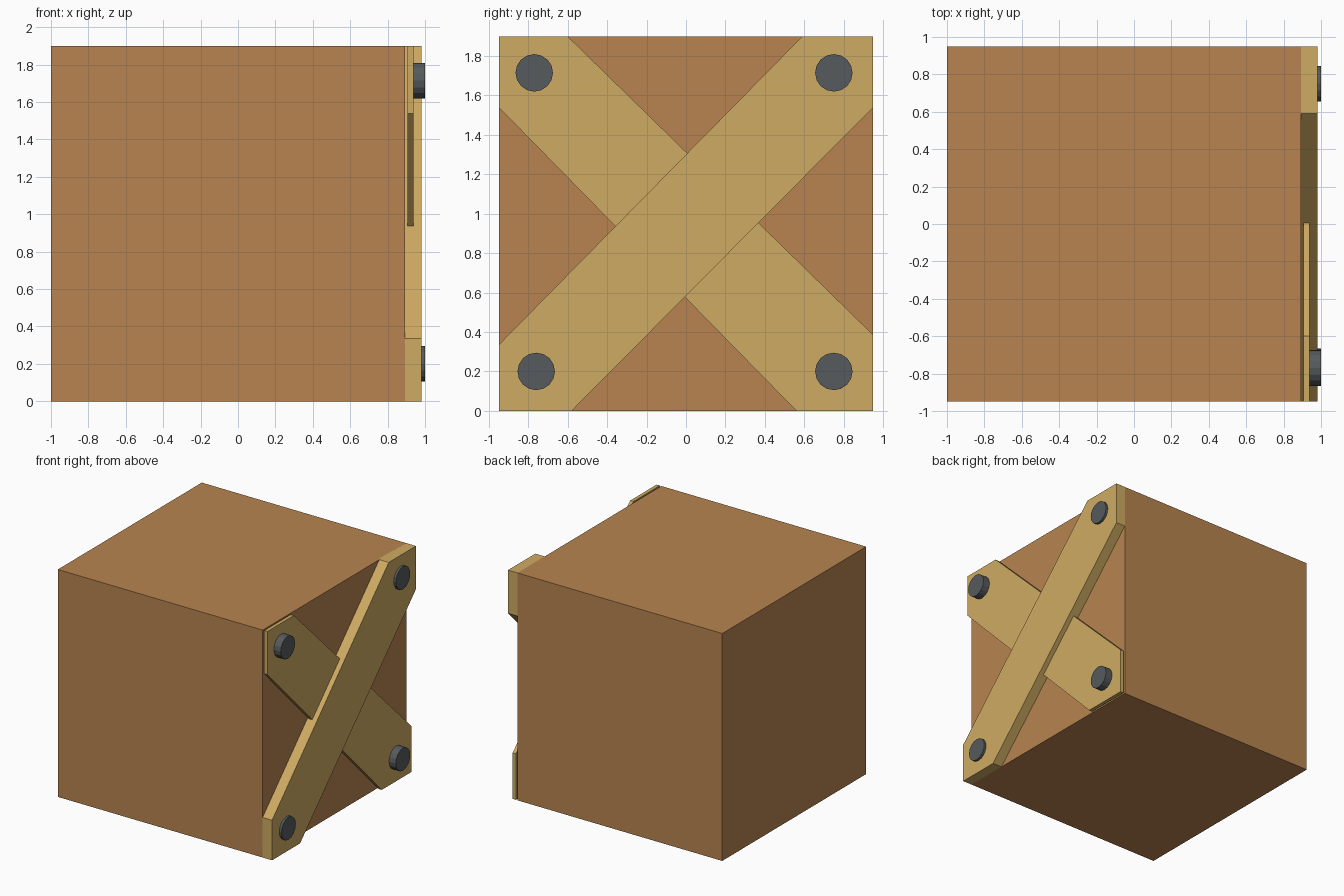
import bpy
import bmesh
from math import pi
from mathutils import Matrix, Vector

cube = bpy.data.objects.get("Cube")
if cube:
    bpy.data.objects.remove(cube, do_unlink=True)


def material(name, srgb):
    linear = [((c / 255 + 0.055) / 1.055) ** 2.4 for c in srgb]
    mat = bpy.data.materials.new(name)
    mat.use_nodes = True
    mat.diffuse_color = (*linear, 1)
    mat.node_tree.nodes["Principled BSDF"].inputs["Base Color"].default_value = (*linear, 1)
    return mat


def add_object(name, bm, mat):
    bmesh.ops.recalc_face_normals(bm, faces=bm.faces)
    mesh = bpy.data.meshes.new(name)
    bm.to_mesh(mesh)
    bm.free()
    mesh.materials.append(mat)
    obj = bpy.data.objects.new(name, mesh)
    bpy.context.collection.objects.link(obj)
    return obj


def slab(name, outline, x0, x1, mat):
    """Extrude a (y, z) outline along x."""
    bm = bmesh.new()
    face = bm.faces.new([bm.verts.new((x0, y, z)) for y, z in outline])
    out = bmesh.ops.extrude_face_region(bm, geom=[face])
    moved = [v for v in out["geom"] if isinstance(v, bmesh.types.BMVert)]
    bmesh.ops.translate(bm, verts=moved, vec=Vector((x1 - x0, 0, 0)))
    return add_object(name, bm, mat)


def bolt(name, y, z, x0, x1, mat):
    bm = bmesh.new()
    turn = Matrix.Translation(((x0 + x1) / 2, y, z)) @ Matrix.Rotation(pi / 2, 4, "Y")
    bmesh.ops.create_cone(bm, cap_ends=True, segments=16, radius1=0.095,
                          radius2=0.095, depth=x1 - x0, matrix=turn)
    return add_object(name, bm, mat)


brown = material("box brown", (184, 132, 80))
tan = material("plank tan", (207, 171, 98))
grey = material("bolt grey", (87, 91, 93))

H, TOP = 0.95, 1.9

# Box body
slab("box", [(-H, 0), (H, 0), (H, TOP), (-H, TOP)], -1, 0.893, brown)

# Crossed planks, clipped to the edges of the box side
slab("outer_plank", [(-H, 0), (-0.58, 0), (H, 1.54), (H, TOP), (0.59, TOP), (-H, 0.335)],
     0.882, 0.98, tan)
slab("inner_plank", [(H, 0), (0.56, 0), (-H, 1.54), (-H, TOP), (-0.6, TOP), (H, 0.385)],
     0.907, 0.937, tan)

# Bolts at the plank ends
for name, y, z in (("upper_front_bolt", -0.77, 1.715), ("upper_back_bolt", 0.75, 1.715),
                   ("lower_front_bolt", -0.76, 0.2), ("lower_back_bolt", 0.75, 0.2)):
    bolt(name, y, z, 0.92, 1.0, grey)
